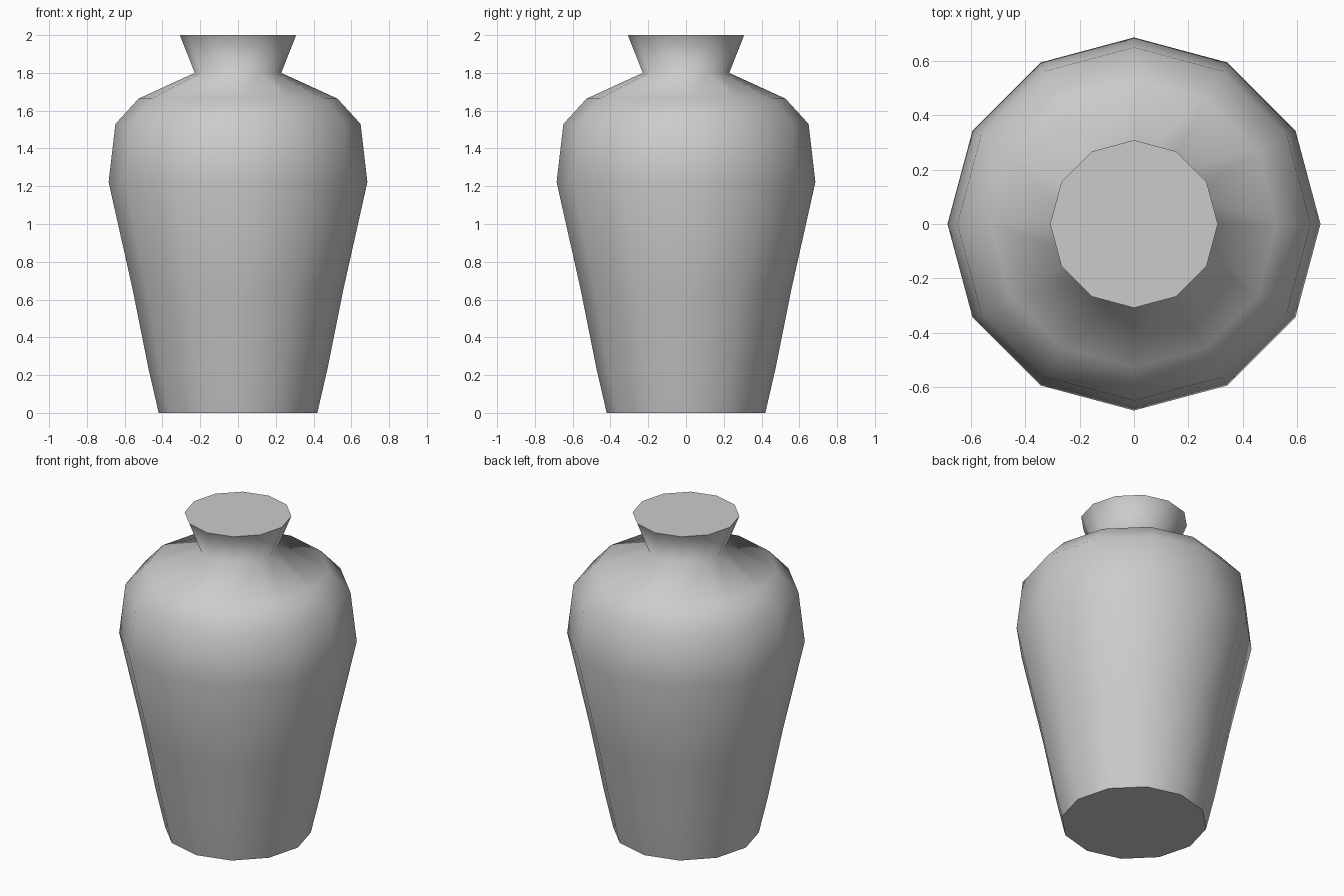
import bpy, bmesh
from math import cos, sin, pi

if "Cube" in bpy.data.objects:
    bpy.data.objects.remove(bpy.data.objects["Cube"])

SIDES = 12
# Profile from foot to lip: (radius, height)
PROFILE = [(0.42, 0), (0.473, 0.23), (0.557, 0.65), (0.685, 1.222),
           (0.649, 1.53), (0.526, 1.664), (0.229, 1.80), (0.308, 2.0)]

bm = bmesh.new()
rings = [[bm.verts.new((r * cos(2 * pi * i / SIDES), r * sin(2 * pi * i / SIDES), z))
          for i in range(SIDES)] for r, z in PROFILE]

# Smooth side walls
for low, high in zip(rings, rings[1:]):
    for i in range(SIDES):
        j = (i + 1) % SIDES
        bm.faces.new((low[i], low[j], high[j], high[i])).smooth = True

# Flat base and closed flat mouth, with crisp rims
for cap in (bm.faces.new(rings[0][::-1]), bm.faces.new(rings[-1])):
    for edge in cap.edges:
        edge.smooth = False

mesh = bpy.data.meshes.new("vase")
bm.to_mesh(mesh)
bm.free()
bpy.context.collection.objects.link(bpy.data.objects.new("vase", mesh))
